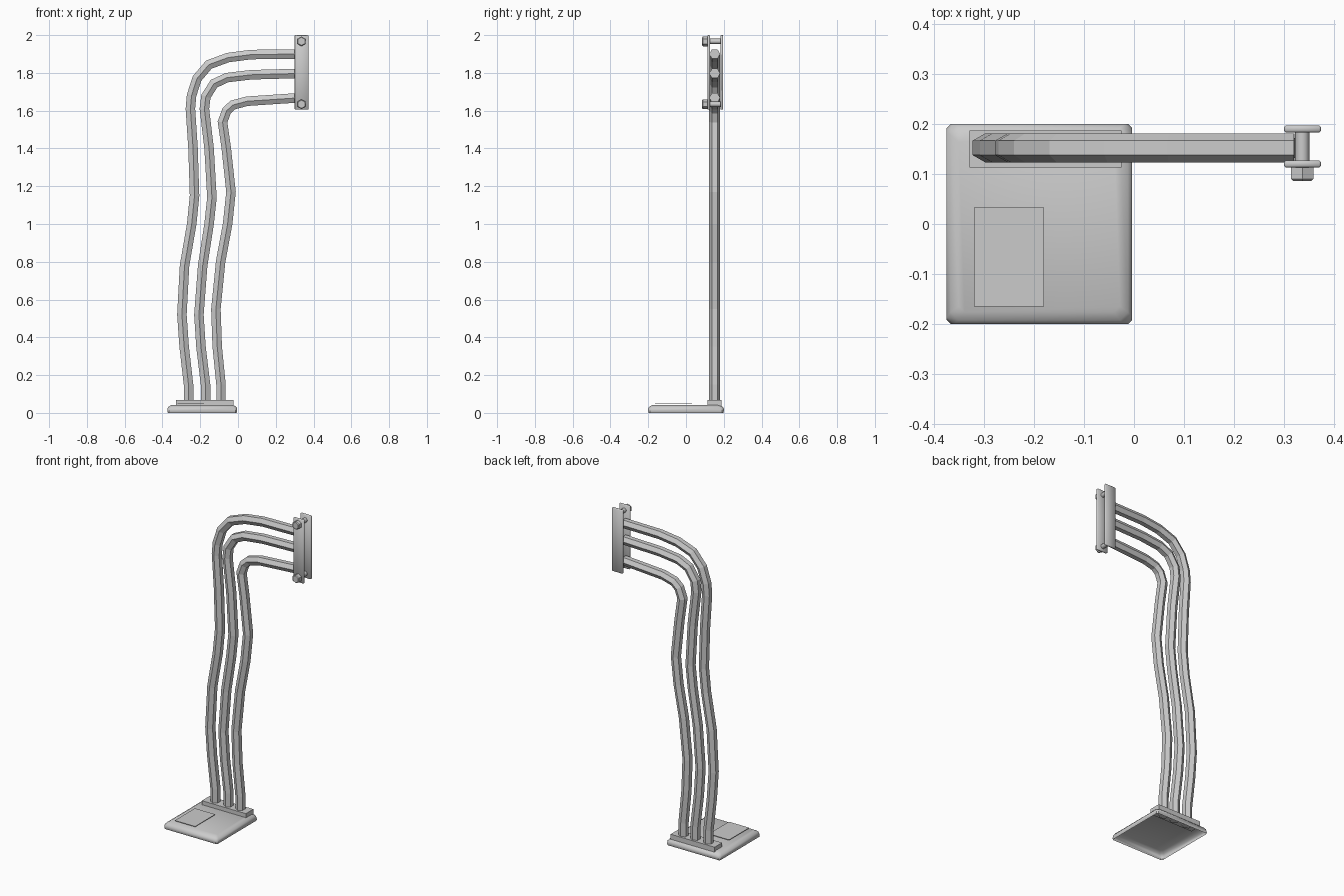
import bpy, bmesh, math
from mathutils import Vector, Matrix

cube = bpy.data.objects.get("Cube")
if cube:
    bpy.data.objects.remove(cube, do_unlink=True)

steel = bpy.data.materials.new("grey steel")
steel.use_nodes = True
GREY = (0.6, 0.6, 0.6, 1)
steel.diffuse_color = GREY
steel.node_tree.nodes["Principled BSDF"].inputs["Base Color"].default_value = GREY


def finish(name, bm, smooth=None):
    bmesh.ops.recalc_face_normals(bm, faces=bm.faces)
    mesh = bpy.data.meshes.new(name)
    bm.to_mesh(mesh)
    bm.free()
    mesh.materials.append(steel)
    ob = bpy.data.objects.new(name, mesh)
    bpy.context.collection.objects.link(ob)
    if smooth:
        bpy.ops.object.select_all(action="DESELECT")
        ob.select_set(True)
        bpy.context.view_layer.objects.active = ob
        bpy.ops.object.shade_smooth_by_angle(angle=math.radians(smooth))
    return ob


def bridge(bm, rings):
    for a, b in zip(rings, rings[1:]):
        for i in range(len(a)):
            j = (i + 1) % len(a)
            bm.faces.new((a[i], a[j], b[j], b[i]))


def box(name, lo, hi, bevel=0):
    lo, hi = Vector(lo), Vector(hi)
    bm = bmesh.new()
    bmesh.ops.create_cube(bm, size=1)
    bmesh.ops.scale(bm, vec=hi - lo, verts=bm.verts)
    bmesh.ops.translate(bm, vec=(lo + hi) / 2, verts=bm.verts)
    if bevel:
        bmesh.ops.bevel(bm, geom=bm.edges[:], offset=bevel, segments=1, affect="EDGES")
    return finish(name, bm, 50 if bevel else None)


def rod(name, x, z, y0, y1, radius, sides, bevel=0):
    bm = bmesh.new()
    bmesh.ops.create_cone(bm, cap_ends=True, segments=sides, radius1=radius,
                          radius2=radius, depth=y1 - y0)
    if bevel:
        rim = [e for e in bm.edges if all(v.co.z > 0 for v in e.verts)]
        bmesh.ops.bevel(bm, geom=rim, offset=bevel, segments=1, affect="EDGES")
    turn = Matrix.Rotation(math.radians(90), 4, "X")
    bmesh.ops.transform(bm, verts=bm.verts,
                        matrix=Matrix.Translation((x, (y0 + y1) / 2, z)) @ turn)
    return finish(name, bm, 40)


# Pedal base: open-bottomed shell with clipped corners and a sloping rim
def base_ring(bm, inset, cut, z):
    hx, hy = 0.185 - inset, 0.2 - inset
    pts = []
    for sx, sy in ((1, 1), (-1, 1), (-1, -1), (1, -1)):
        pair = [(sx * hx, sy * (hy - cut)), (sx * (hx - cut), sy * hy)]
        pts += pair if sx * sy > 0 else pair[::-1]
    return [bm.verts.new((x - 0.189, y, z)) for x, y in pts]


bm = bmesh.new()
rings = [base_ring(bm, *r) for r in
         ((0.003, 0.006, 0), (0, 0.008, 0.008), (0, 0.014, 0.024),
          (0.008, 0.016, 0.034), (0.024, 0.012, 0.043))]
bridge(bm, rings)
bm.faces.new(rings[-1])
finish("pedal_base", bm, 40)

# Thin pad floating just over the base
box("pedal_pad", (-0.32, -0.165, 0.05), (-0.18, 0.033, 0.053))

# Mounting strip at the foot of the pipes
box("pipe_foot_strip", (-0.328, 0.113, 0.036), (-0.025, 0.187, 0.068))


# Three six-sided pipes swept along paths in the x-z plane
def pipe(name, path, radius=0.029, y=0.152):
    pts = [Vector((x, 0, z)) for x, z in path]
    bm = bmesh.new()
    rings = []
    for i, p in enumerate(pts):
        before = (p - pts[i - 1]).normalized() if i else None
        after = (pts[i + 1] - p).normalized() if i < len(pts) - 1 else None
        t = ((before or after) + (after or before)).normalized()
        side = Vector((t.z, 0, -t.x)) / t.dot(after or before)
        ring = []
        for k in range(6):
            a = math.radians(60 * k)
            co = p + side * radius * math.sin(a)
            co.y = y + radius * math.cos(a)
            ring.append(bm.verts.new(co))
        rings.append(ring)
    bridge(bm, rings)
    bm.faces.new(rings[0])
    bm.faces.new(rings[-1])
    finish(name, bm)


pipe("outer_pipe", [(-.262, .03), (-.262, .15), (-.285, .35), (-.297, .52),
                    (-.283, .78), (-.245, 1.0), (-.23, 1.15), (-.238, 1.4),
                    (-.252, 1.61), (-.246, 1.68), (-.217, 1.77), (-.154, 1.844),
                    (-.053, 1.881), (.069, 1.897), (.32, 1.9)])
pipe("middle_pipe", [(-.172, .03), (-.172, .15), (-.196, .35), (-.207, .52),
                     (-.187, .78), (-.153, 1.0), (-.138, 1.14), (-.153, 1.4),
                     (-.178, 1.61), (-.17, 1.675), (-.127, 1.743),
                     (-.058, 1.775), (.069, 1.79), (.32, 1.797)])
pipe("inner_pipe", [(-.09, .03), (-.09, .15), (-.11, .35), (-.117, .55),
                    (-.092, .8), (-.055, 1.0), (-.037, 1.17), (-.062, 1.4),
                    (-.082, 1.54), (-.06, 1.6), (-.027, 1.63), (.048, 1.65),
                    (.32, 1.668)])

# Clamp: two plates held by a pair of hex bolts
box("front_clamp_plate", (0.3, 0.113, 1.605), (0.373, 0.127, 2.0), 0.003)
box("back_clamp_plate", (0.3, 0.183, 1.605), (0.373, 0.197, 2.0), 0.003)
for level, z in (("lower", 1.634), ("upper", 1.967)):
    rod(level + "_bolt_shaft", 0.336, z, 0.12, 0.19, 0.014, 12)
    rod(level + "_bolt_head", 0.336, z, 0.086, 0.114, 0.026, 6, 0.004)
